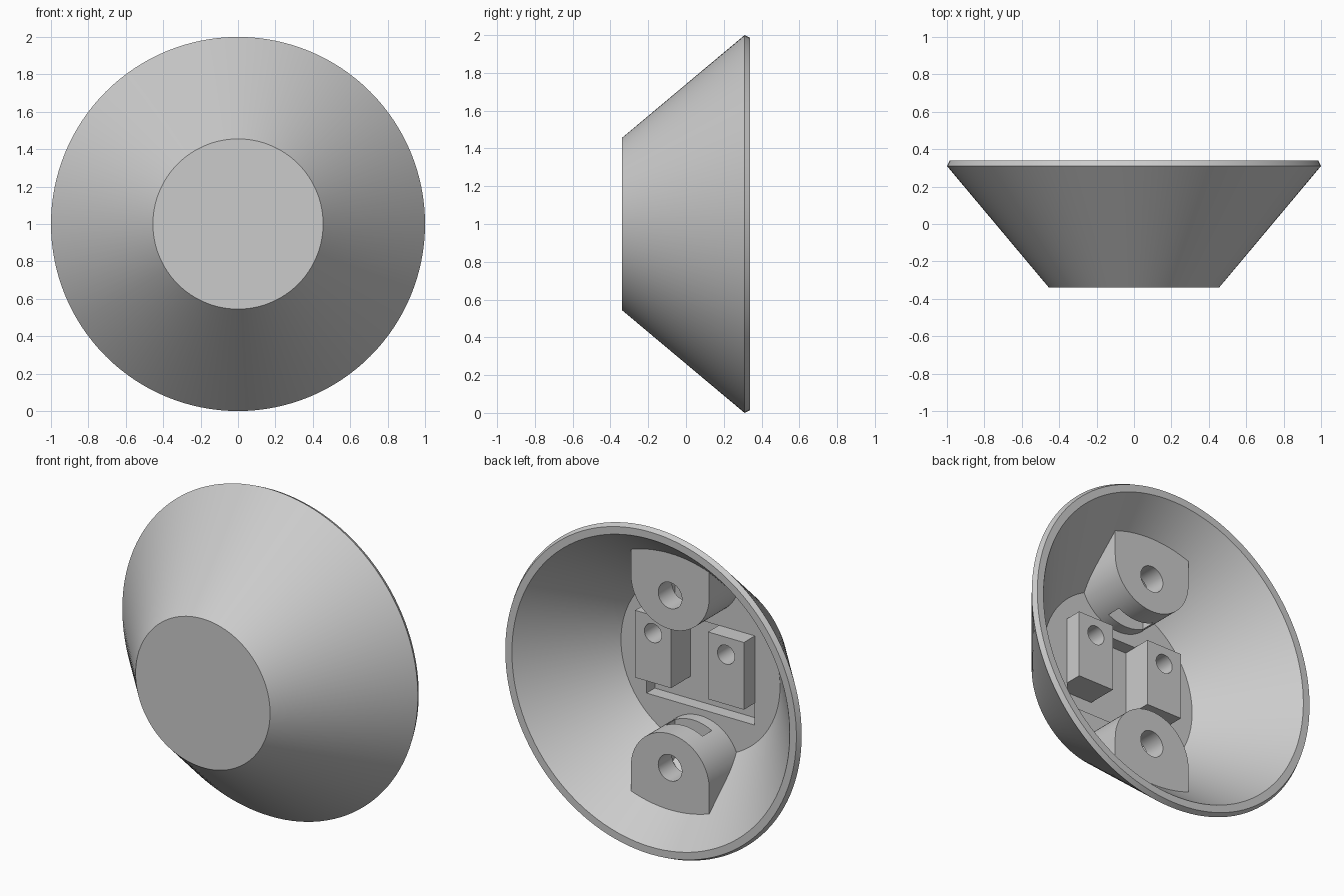
import bpy, bmesh, math
from mathutils import Matrix

if "Cube" in bpy.data.objects:
    bpy.data.objects.remove(bpy.data.objects["Cube"], do_unlink=True)

# Single grey plastic
grey = bpy.data.materials.new("grey plastic")
grey.use_nodes = True
colour = (0.6, 0.6, 0.6, 1)
grey.diffuse_color = colour
grey.node_tree.nodes["Principled BSDF"].inputs["Base Color"].default_value = colour

FLOOR, POCKET = -0.14, -0.22      # depths of the inner floor and its pocket


def finish(bm, name):
    bmesh.ops.recalc_face_normals(bm, faces=bm.faces)
    mesh = bpy.data.meshes.new(name)
    bm.to_mesh(mesh)
    bm.free()
    mesh.materials.append(grey)
    obj = bpy.data.objects.new(name, mesh)
    bpy.context.collection.objects.link(obj)
    return obj


def lathe(name, profile, steps=128):
    """Revolve (radius, y) points about the horizontal y axis at z = 1."""
    bm = bmesh.new()
    verts = [bm.verts.new((r, y, 1)) for r, y in profile]
    edges = [bm.edges.new(pair) for pair in zip(verts, verts[1:])]
    bmesh.ops.spin(bm, geom=verts + edges, cent=(0, 0, 1), axis=(0, 1, 0),
                   angle=math.tau, steps=steps)
    bmesh.ops.remove_doubles(bm, verts=bm.verts, dist=1e-5)
    return finish(bm, name)


def prism(name, outline, y0, y1):
    """Extrude an (x, height from centre) outline from y0 to y1."""
    bm = bmesh.new()
    face = bm.faces.new([bm.verts.new((x, y0, 1 + h)) for x, h in outline])
    new = bmesh.ops.extrude_face_region(bm, geom=[face])["geom"]
    bmesh.ops.translate(bm, vec=(0, y1 - y0, 0),
                        verts=[v for v in new if isinstance(v, bmesh.types.BMVert)])
    return finish(bm, name)


def box(x0, x1, h0, h1):
    return [(x0, h0), (x1, h0), (x1, h1), (x0, h1)]


def ring(x, h, r, n=48, start=0.0, sweep=math.tau, closed=True):
    count = n if closed else n + 1
    return [(x + r * math.cos(start + sweep * i / n),
             h + r * math.sin(start + sweep * i / n)) for i in range(count)]


def combine(obj, tool, operation="DIFFERENCE"):
    """Apply a boolean and discard the tool."""
    mod = obj.modifiers.new("cut", "BOOLEAN")
    mod.operation, mod.solver, mod.object = operation, "EXACT", tool
    graph = bpy.context.evaluated_depsgraph_get()
    mesh = bpy.data.meshes.new_from_object(obj.evaluated_get(graph))
    obj.modifiers.clear()
    obj.data = mesh
    bpy.data.objects.remove(tool, do_unlink=True)


# Conical cup with a thick floor and a bevelled rim
cup = lathe("conical_cup", [(0, -0.34), (0.455, -0.34), (1, 0.31), (0.985, 0.34),
                            (0.94, 0.34), (0.538, FLOOR), (0, FLOOR)])
combine(cup, prism("pocket_cutter", box(-0.365, 0.365, -0.28, 0.264), POCKET, 0))
parts = [cup]

for side, label in ((1, "upper"), (-1, "lower")):
    # Round-nosed screw lug that merges into the cone wall
    outline = ring(0, 0.585, 0.265, 40, math.pi, math.pi, False)
    outline += [(0.265, 0.95), (-0.265, 0.95)]
    flip = lambda points: [(x, side * h) for x, h in points]
    lug = prism(label + "_screw_lug", flip(outline), FLOOR - 0.02, 0.154)
    combine(lug, lathe("trim_cone", [(0, -0.3), (0.445, -0.3), (0.97, 0.325), (0, 0.325)]),
            "INTERSECT")
    # Screw hole, hexagonal nut trap and its side slot
    combine(lug, prism("hole_cutter", flip(ring(0, 0.527, 0.08)), FLOOR, 0.3))
    half = 0.125
    nut = ring(0, 0.527, half / math.cos(math.pi / 6), 6, math.pi / 6)
    slot = [p for p in nut if p[1] > 0.527] + [(-half, 0.2), (half, 0.2)]
    combine(lug, prism("nut_cutter", flip(slot), -0.07, 0.02))
    parts.append(lug)

for side, label in ((1, "left"), (-1, "right")):
    # Mounting block standing in the pocket
    block = prism(label + "_mounting_block",
                  box(side * 0.125, side * 0.368, -0.145, 0.266), POCKET - 0.02, -0.034)
    combine(block, prism("hole_cutter", ring(side * 0.247, 0.159, 0.058), POCKET, 0.1))
    parts.append(block)

# Smooth curved walls, keep edges crisp
bpy.ops.object.select_all(action="DESELECT")
for part in parts:
    part.select_set(True)
bpy.context.view_layer.objects.active = cup
bpy.ops.object.shade_smooth_by_angle(angle=math.radians(25))
